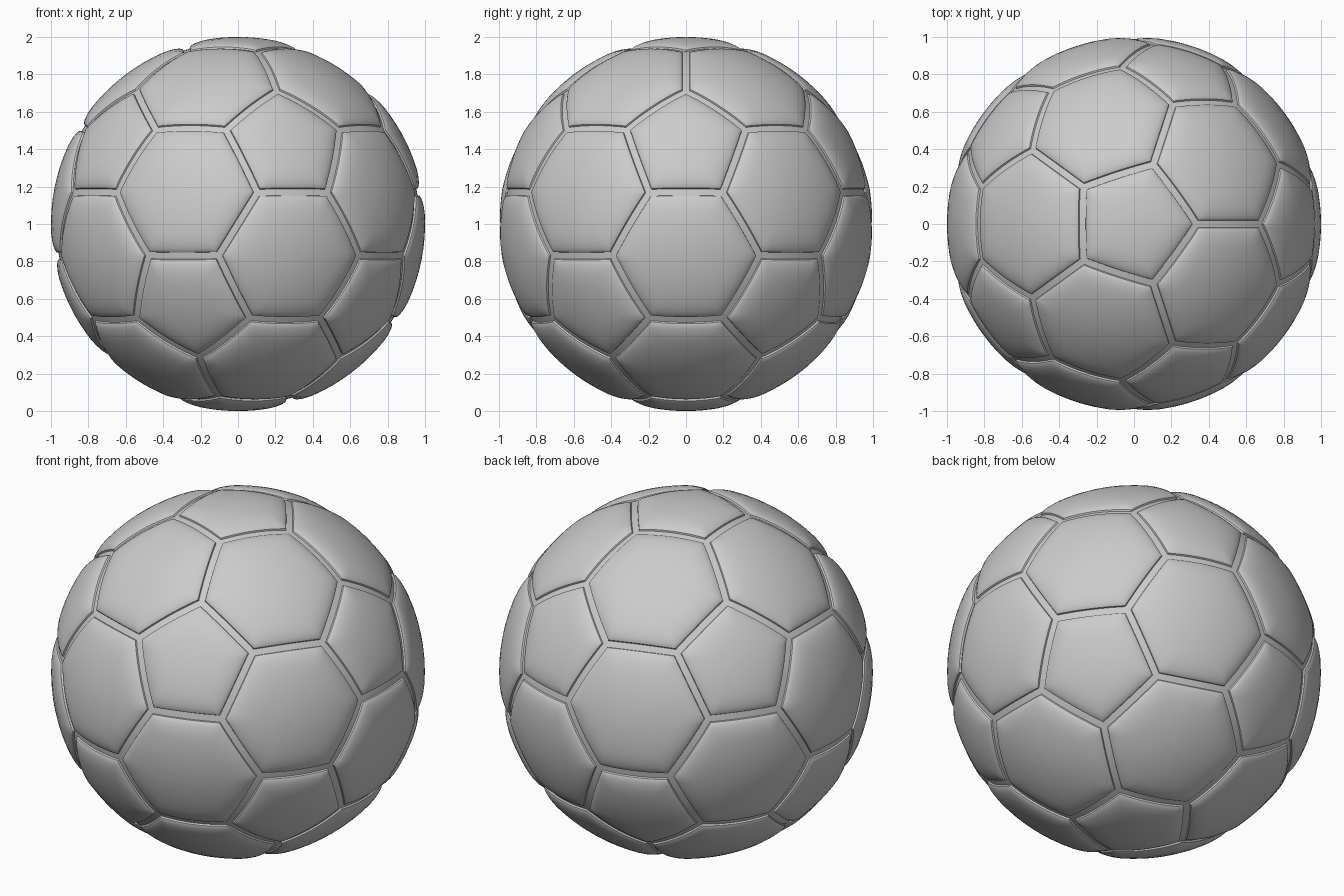
import bpy, bmesh
from mathutils import Vector

if "Cube" in bpy.data.objects:
    bpy.data.objects.remove(bpy.data.objects["Cube"])

SEG = 12  # samples along each panel side
# Panel cross-section: (distance in from the seam centre line, radius)
PROFILE = [(0, .972), (.019, .972), (.022, .981), (.03, .986), (.045, .991),
           (.065, .995), (.09, .998), (.125, 1.0)]
INNER = [.75, .5, .25]  # further rings, as fractions of the last one

# Truncated icosahedron: cut the corners off an icosahedron with a pole up
cage = bmesh.new()
bmesh.ops.create_icosphere(cage, subdivisions=1, radius=1)
bmesh.ops.bevel(cage, geom=cage.verts[:], offset=100 / 3, offset_type='PERCENT',
                segments=1, affect='VERTICES', profile=0.5)
bmesh.ops.remove_doubles(cage, verts=cage.verts[:], dist=0.01)


def add_panel(bm, corners):
    """One puffed leather panel plus its half of the surrounding groove."""
    centre = sum(corners, Vector()) / len(corners)
    n = len(corners)
    rim = [corners[i].lerp(corners[(i + 1) % n], k / SEG)
           for i in range(n) for k in range(SEG)]
    apothem = ((corners[0] + corners[1]) / 2 - centre).length
    levels = [(1 - w / apothem, r) for w, r in PROFILE]
    levels += [(levels[-1][0] * f, 1.0) for f in INNER]
    rings = [[bm.verts.new(centre.lerp(p, t).normalized() * r) for p in rim]
             for t, r in levels]
    m = len(rim)
    for a, b in zip(rings, rings[1:]):
        for i in range(m):
            j = (i + 1) % m
            bm.faces.new((a[i], a[j], b[j], b[i]))
    top = bm.verts.new(centre.normalized())
    for i in range(m):
        bm.faces.new((rings[-1][i], rings[-1][(i + 1) % m], top))


# Panels welded together along the groove floor
bm = bmesh.new()
for face in cage.faces:
    add_panel(bm, [v.co.normalized() for v in face.verts])
bmesh.ops.remove_doubles(bm, verts=bm.verts[:], dist=0.0005)
bmesh.ops.recalc_face_normals(bm, faces=bm.faces[:])
bmesh.ops.translate(bm, verts=bm.verts[:], vec=(0, 0, 1))

mesh = bpy.data.meshes.new("ball")
bm.to_mesh(mesh)
bm.free()
cage.free()
ball = bpy.data.objects.new("ball", mesh)
bpy.context.collection.objects.link(ball)
bpy.context.view_layer.objects.active = ball
ball.select_set(True)
bpy.ops.object.shade_smooth_by_angle(angle=0.52)
